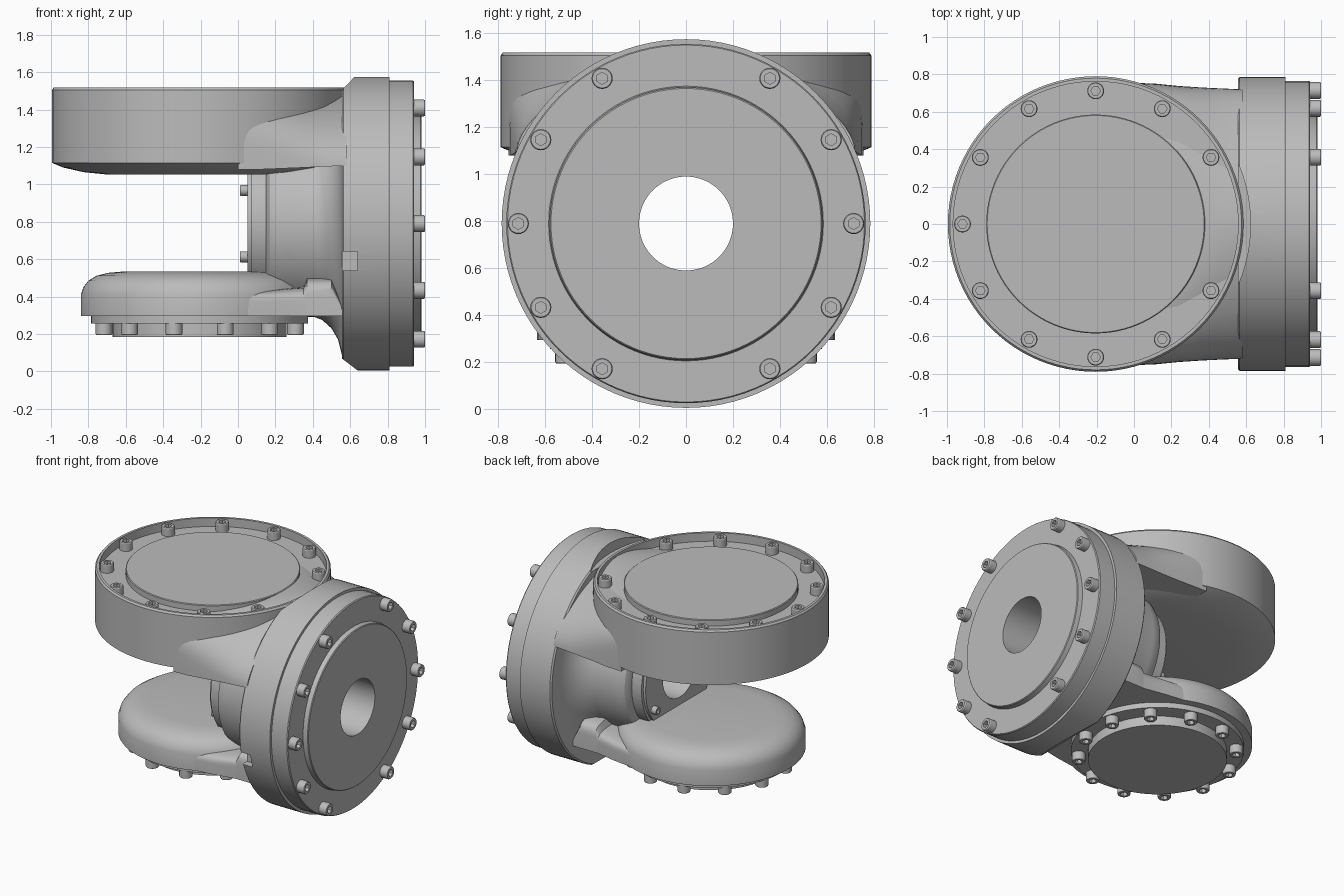
import bpy, bmesh
from math import cos, sin, pi, radians
from mathutils import Matrix

if "Cube" in bpy.data.objects:
    bpy.data.objects.remove(bpy.data.objects["Cube"])

grey = bpy.data.materials.new("machined_grey")
grey.use_nodes = True
grey.diffuse_color = (0.5, 0.5, 0.5, 1)
grey.node_tree.nodes["Principled BSDF"].inputs["Base Color"].default_value = (0.5, 0.5, 0.5, 1)

AXIS_Z = 0.79     # height of the bored axis
DISC_X = -0.205   # x of both vertical disc axes


def finish(name, bm, matrix=Matrix()):
    bmesh.ops.remove_doubles(bm, verts=bm.verts, dist=1e-5)
    bmesh.ops.recalc_face_normals(bm, faces=bm.faces)
    mesh = bpy.data.meshes.new(name)
    bm.to_mesh(mesh)
    bm.free()
    mesh.transform(matrix)
    mesh.materials.append(grey)
    obj = bpy.data.objects.new(name, mesh)
    bpy.context.collection.objects.link(obj)
    smooth(obj)
    return obj


def smooth(obj):
    bpy.ops.object.select_all(action="DESELECT")
    obj.select_set(True)
    bpy.context.view_layer.objects.active = obj
    bpy.ops.object.shade_smooth_by_angle(angle=radians(30))


def skin(bm, rings, wrap):
    """Join neighbouring rings of vertices with quads."""
    n = len(rings[0])
    pairs = list(zip(rings, rings[1:])) + ([(rings[-1], rings[0])] if wrap else [])
    for a, b in pairs:
        for i in range(n):
            j = (i + 1) % n
            bm.faces.new((a[i], a[j], b[j], b[i]))


def lathe(name, profile, matrix, steps=96, closed=False, hex_from=None):
    """Spin (radius, height) points; points from hex_from on follow a hexagon."""
    bm = bmesh.new()
    rings = []
    for k, (r, h) in enumerate(profile):
        ring = []
        for i in range(steps):
            a = 2 * pi * i / steps
            q = r
            if hex_from is not None and k >= hex_from:
                q = r / cos((a % (pi / 3)) - pi / 6)
            ring.append(bm.verts.new((q * cos(a), q * sin(a), h)))
        rings.append(ring)
    skin(bm, rings, closed)
    bmesh.ops.remove_doubles(bm, verts=bm.verts, dist=1e-5)
    bmesh.ops.dissolve_degenerate(bm, edges=bm.edges, dist=1e-6)
    return finish(name, bm, matrix)


def loft(name, sections, n=40):
    """Arched sections (x, half width, bottom, top, power) joined along x."""
    bm = bmesh.new()
    rings = []
    for x, w, low, top, p in sections:
        ring = []
        for i in range(n + 1):
            c, s = cos(pi * i / n), sin(pi * i / n)
            y = w * abs(c) ** (2 / p) * (1 if c > 0 else -1)
            ring.append(bm.verts.new((x, y, low + (top - low) * abs(s) ** (2 / p))))
        rings.append(ring)
    skin(bm, rings, False)
    bm.faces.new(rings[0])
    bm.faces.new(rings[-1])
    return finish(name, bm)


def bolts(name, frame, radius, height, angles, size=1.0):
    """Socket head bolts on a circle in the given frame."""
    head = [(0, 0), (0.045, 0), (0.045, 0.054), (0.041, 0.06),
            (0.022, 0.06), (0.022, 0.03), (0, 0.03)]
    for i, a in enumerate(angles):
        place = Matrix.Translation((radius * cos(a), radius * sin(a), height))
        lathe(f"{name}_{i + 1}", head, frame @ place @ Matrix.Scale(size, 4), 24, hex_from=4)


def cut(obj, cutter):
    mod = obj.modifiers.new("cut", "BOOLEAN")
    mod.operation, mod.solver, mod.object = "DIFFERENCE", "EXACT", cutter
    bpy.context.view_layer.objects.active = obj
    bpy.ops.object.modifier_apply(modifier=mod.name)
    bpy.data.objects.remove(cutter)


def box(name, size, matrix):
    bm = bmesh.new()
    bmesh.ops.create_cube(bm, size=1, matrix=matrix @ Matrix.Diagonal((*size, 1)))
    return finish(name, bm)


out_frame = Matrix.Translation((0, 0, AXIS_Z)) @ Matrix.Rotation(pi / 2, 4, "Y")
in_frame = Matrix.Translation((0, 0, AXIS_Z)) @ Matrix.Rotation(-pi / 2, 4, "Y")
disc_frame = Matrix.Translation((DISC_X, 0, 0))
under_frame = disc_frame @ Matrix.Rotation(pi, 4, "X")

# Bored housing: inner flange, hub, outer ring and bolted cover
housing = lathe("main_housing", [
    (0.2, 0.05), (0.40, 0.05), (0.40, 0.07), (0.42, 0.07), (0.42, 0.15),
    (0.45, 0.155), (0.475, 0.17), (0.49, 0.2), (0.5, 0.25), (0.5, 0.41),
    (0.515, 0.45), (0.56, 0.50), (0.62, 0.535), (0.70, 0.555), (0.775, 0.555),
    (0.785, 0.565), (0.785, 0.81), (0.765, 0.81), (0.765, 0.935), (0.76, 0.942),
    (0.585, 0.942), (0.58, 0.975), (0.575, 0.98), (0.2, 0.98)], out_frame, closed=True)

# Clearance for the upper disc, relief under the ring, and a side slot
cut(housing, lathe("clearance_cutter", [(0, 1.5), (0.828, 1.5), (0.828, 1.8), (0, 1.8)], disc_frame))
cut(housing, box("relief_cutter", (0.6, 2, 0.2), Matrix.Translation((0.6, 0, 0.035))
                 @ Matrix.Rotation(radians(37), 4, "Y") @ Matrix.Translation((0, 0, -0.1))))
cut(housing, box("slot_cutter", (0.16, 0.14, 0.1), Matrix.Translation((0.56, -0.76, 0.59))))
smooth(housing)

# Upper disc with recessed lid
lathe("upper_disc", [
    (0, 1.053), (0.5, 1.053), (0.62, 1.065), (0.73, 1.09), (0.79, 1.115),
    (0.79, 1.505), (0.78, 1.518), (0.762, 1.518), (0.762, 1.455), (0.585, 1.455),
    (0.585, 1.495), (0.58, 1.5), (0, 1.5)], disc_frame)
loft("upper_neck", [
    (0.0, 0.755, 1.08, 1.45, 6), (0.12, 0.75, 1.08, 1.47, 4), (0.24, 0.738, 1.085, 1.485, 3),
    (0.36, 0.73, 1.09, 1.495, 2.3), (0.46, 0.725, 1.095, 1.5, 1.9), (0.58, 0.72, 1.1, 1.5, 1.7)])

# Lower disc with domed top and stepped cover
lathe("lower_disc", [
    (0, 0.185), (0.465, 0.185), (0.465, 0.255), (0.58, 0.255), (0.58, 0.295),
    (0.635, 0.295), (0.635, 0.41), (0.622, 0.45), (0.595, 0.485), (0.55, 0.512),
    (0.49, 0.527), (0.42, 0.533), (0, 0.535)], disc_frame)
loft("lower_arm", [
    (-0.1, 0.6, 0.295, 0.43, 8), (0.2, 0.56, 0.295, 0.44, 8), (0.35, 0.53, 0.295, 0.45, 8),
    (0.37, 0.53, 0.295, 0.5, 8), (0.5, 0.53, 0.295, 0.5, 8), (0.57, 0.53, 0.295, 0.32, 8)])

# Bolt circles
step = pi / 6
bolts("cover_bolt", out_frame, 0.714, 0.94, [k * step for k in range(12) if k % 6])
bolts("upper_bolt", disc_frame, 0.712, 1.455, [k * step for k in range(1, 12)])
bolts("lower_bolt", under_frame, 0.53, -0.255, [(k + 0.5) * step for k in range(12)])
bolts("flange_bolt", in_frame, 0.355, -0.05, [2 * k * step for k in range(6)], 0.65)
